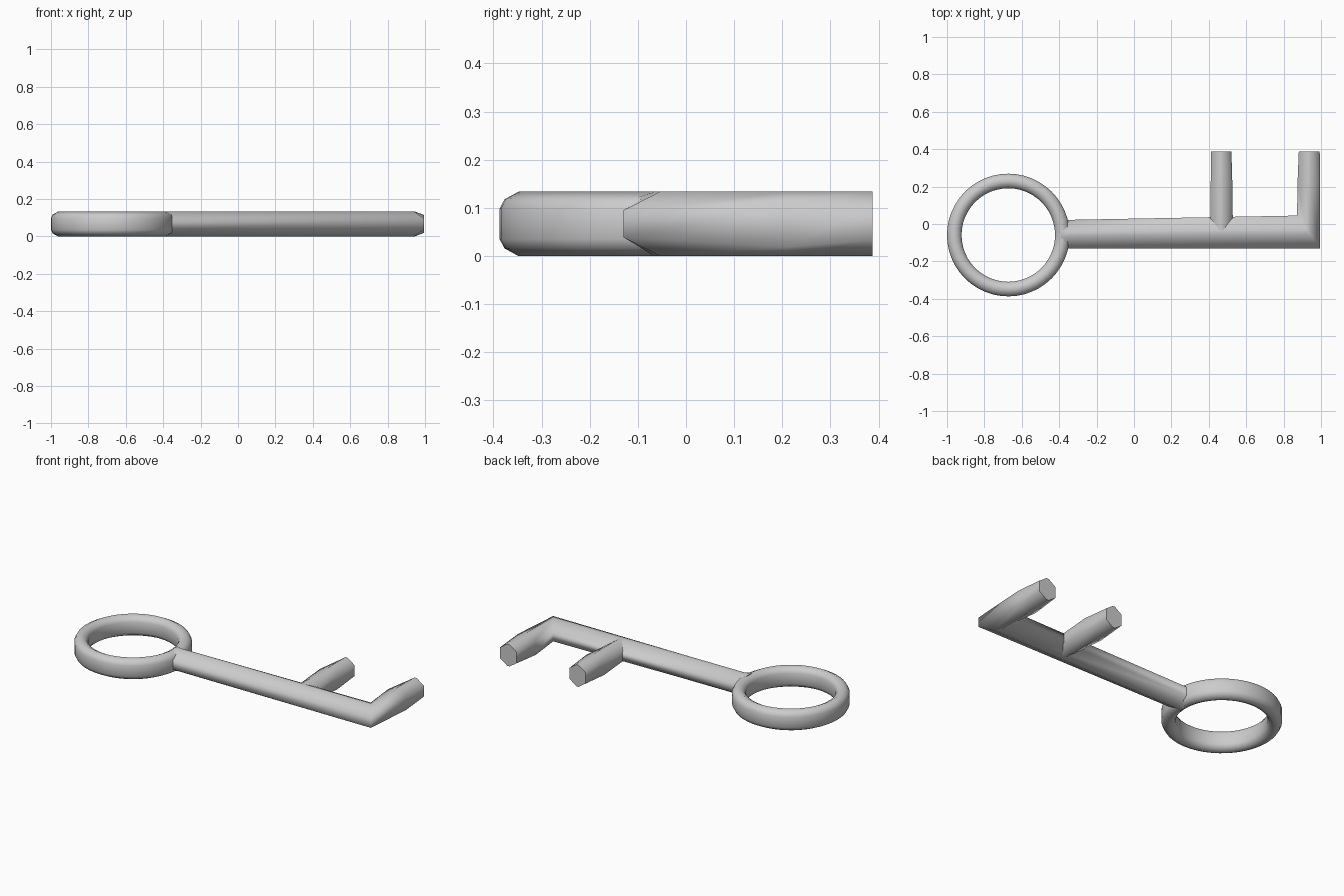
import bpy, bmesh, math

if "Cube" in bpy.data.objects:
    bpy.data.objects.remove(bpy.data.objects["Cube"])

H = 0.1335          # overall thickness
ZM = H / 2


def finish(name, bm, angle):
    bmesh.ops.recalc_face_normals(bm, faces=bm.faces)
    me = bpy.data.meshes.new(name)
    bm.to_mesh(me)
    bm.free()
    ob = bpy.data.objects.new(name, me)
    bpy.context.collection.objects.link(ob)
    bpy.ops.object.select_all(action='DESELECT')
    ob.select_set(True)
    bpy.context.view_layer.objects.active = ob
    bpy.ops.object.shade_smooth_by_angle(angle=math.radians(angle))
    return ob


def loft(name, sections):
    """Eight-sided bar; each section is (outer xy, inner xy, side half height)."""
    bm = bmesh.new()
    rings = []
    for (ox, oy), (ix, iy), s in sections:
        prof = [(-1, -s), (-1, s), (-0.14, ZM), (0.14, ZM),
                (1, s), (1, -s), (0.14, -ZM), (-0.14, -ZM)]
        ring = []
        for w, z in prof:
            f = (w + 1) / 2
            ring.append(bm.verts.new((ox + (ix - ox) * f, oy + (iy - oy) * f, ZM + z)))
        rings.append(ring)
    for a, b in zip(rings, rings[1:]):
        for i in range(8):
            j = (i + 1) % 8
            bm.faces.new((a[i], a[j], b[j], b[i]))
    bm.faces.new(rings[0])
    bm.faces.new(rings[-1])
    return finish(name, bm, 75)


# finger ring: rounded section swept round a circle
bm = bmesh.new()
half = [(0.039, -0.032), (0.039, 0.032), (0.029, 0.051), (0.0, ZM),
        (-0.029, 0.051), (-0.039, 0.032), (-0.039, -0.032),
        (-0.029, -0.051), (0.0, -ZM), (0.029, -0.051)]
N = 48
loops = []
for k in range(N):
    a = 2 * math.pi * k / N
    loops.append([bm.verts.new((-0.672 + (0.289 + r) * math.cos(a),
                                -0.059 + (0.289 + r) * math.sin(a), ZM + z))
                  for r, z in half])
for k in range(N):
    a, b = loops[k], loops[(k + 1) % N]
    for i in range(len(half)):
        j = (i + 1) % len(half)
        bm.faces.new((a[i], a[j], b[j], b[i]))
finish("finger_ring", bm, 75)

# shaft, turning through a mitred corner into the end prong
loft("shaft_and_end_prong", [
    ((-0.39, -0.185), (-0.39, 0.075), 0.028),
    ((-0.355, -0.13), (-0.355, 0.022), 0.028),
    ((0.995, -0.13), (0.872, 0.045), 0.028),
    ((0.995, 0.21), (0.874, 0.21), 0.048),
    ((0.993, 0.387), (0.881, 0.387), 0.034),
])

# middle prong
loft("middle_prong", [
    ((0.529, -0.04), (0.407, -0.04), 0.028),
    ((0.528, 0.045), (0.408, 0.045), 0.032),
    ((0.526, 0.21), (0.41, 0.21), 0.048),
    ((0.521, 0.387), (0.413, 0.387), 0.034),
])
